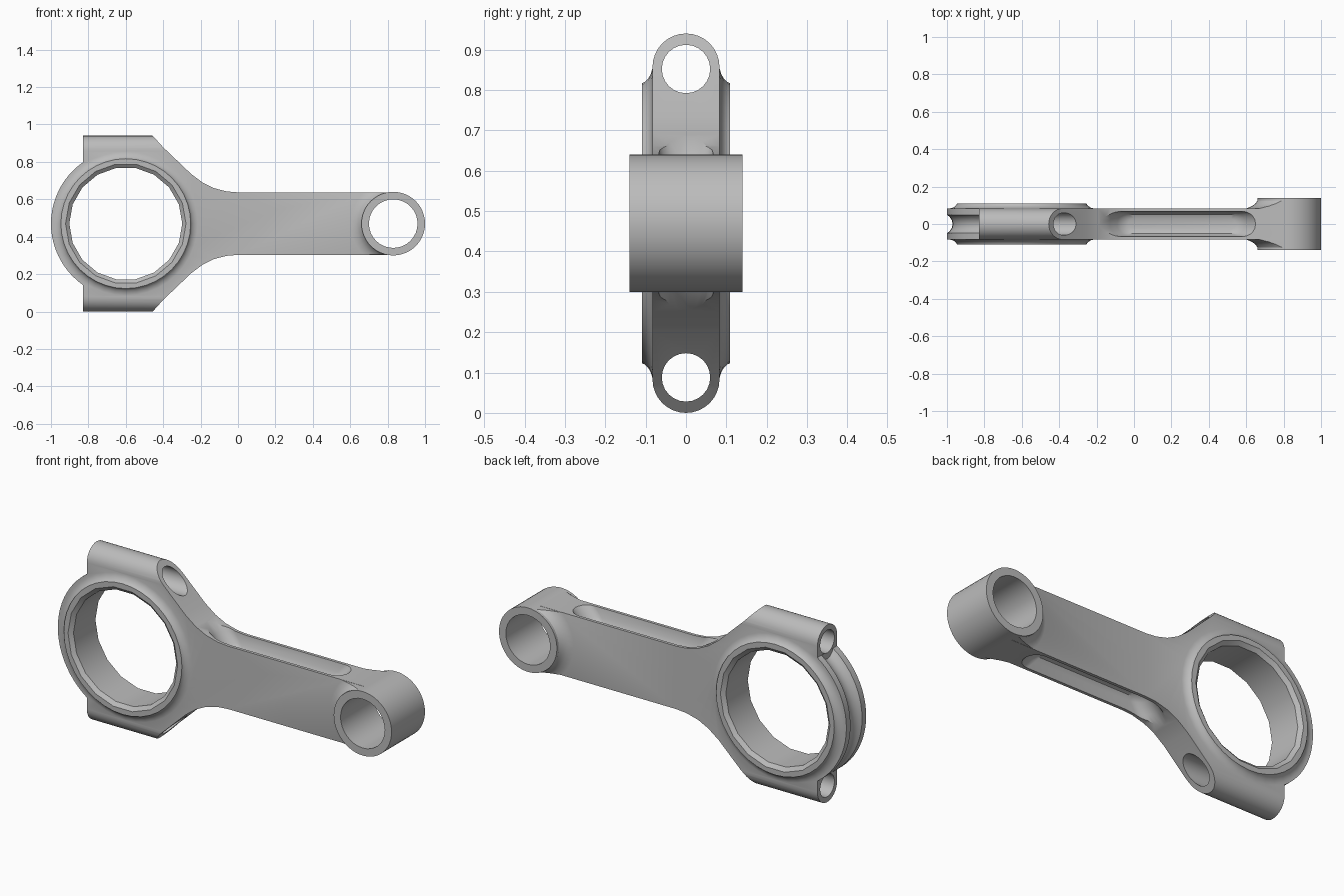
import bpy, bmesh
from math import sin, cos, pi, radians
from mathutils import Vector

if "Cube" in bpy.data.objects:
    bpy.data.objects.remove(bpy.data.objects["Cube"], do_unlink=True)

MID = 0.47            # height of the rod's centre line
BIG, SMALL = -0.6, 0.83   # x of the two bore centres
HALF = 0.083          # half thickness of the blade

steel = bpy.data.materials.new("steel grey")
steel.use_nodes = True
steel.diffuse_color = (0.5, 0.5, 0.5, 1)
steel.node_tree.nodes["Principled BSDF"].inputs["Base Color"].default_value = (0.5, 0.5, 0.5, 1)


def loft(name, rings):
    """Solid through a stack of equal-sized rings, capped at both ends."""
    bm = bmesh.new()
    rows = [[bm.verts.new(p) for p in ring] for ring in rings]
    n = len(rows[0])
    for a, b in zip(rows, rows[1:]):
        for i in range(n):
            j = (i + 1) % n
            bm.faces.new((a[i], a[j], b[j], b[i]))
    bm.faces.new(rows[0])
    bm.faces.new(rows[-1])
    bmesh.ops.recalc_face_normals(bm, faces=bm.faces)
    mesh = bpy.data.meshes.new(name)
    bm.to_mesh(mesh)
    bm.free()
    mesh.materials.append(steel)
    ob = bpy.data.objects.new(name, mesh)
    bpy.context.collection.objects.link(ob)
    return ob


def lathe(name, cx, profile, n):
    """Turned solid about a y axis; profile holds (radius, y)."""
    return loft(name, [[(cx + r * cos(2 * pi * i / n), y, MID + r * sin(2 * pi * i / n))
                        for i in range(n)] for r, y in profile])


def both_sides(half):
    return half + [(r, -y) for r, y in reversed(half)]


def stadium(a0, a1, r, n=10):
    """Outline with round ends, as (along, across) pairs."""
    pts = []
    for i in range(n + 1):
        t = -pi / 2 + pi * i / n
        pts.append((a1 + r * cos(t), r * sin(t)))
    return pts + [(a0 + a1 - a, -b) for a, b in pts]


def box(name, x0, x1, y, z):
    return loft(name, [[(x, -y, MID - z), (x, y, MID - z), (x, y, MID + z), (x, -y, MID + z)]
                       for x in (x0, x1)])


def combine(base, tool, operation):
    mod = base.modifiers.new("join", 'BOOLEAN')
    mod.operation, mod.object, mod.solver = operation, tool, 'EXACT'
    bpy.context.view_layer.objects.active = base
    bpy.ops.object.modifier_apply(modifier=mod.name)
    bpy.data.objects.remove(tool, do_unlink=True)


# Blade outline: beam, flare, bolt shoulder and round cap
upper = [(SMALL, .167), (0, .167), (-.06, .172), (-.13, .19), (-.19, .22), (-.25, .265),
         (-.40, .408), (-.465, .48), (-.83, .48)]
upper += [(BIG + .4 * cos(radians(a)), .4 * sin(radians(a))) for a in range(125, 180, 5)]
outline = upper + [(-1, 0)] + [(x, -z) for x, z in reversed(upper)]
rod = loft("connecting_rod", [[(x, y, MID + z) for x, z in outline] for y in (-HALF, HALF)])

# Round the bolt bosses
rounding = stadium(HALF - MID, MID - HALF, HALF, 16)
combine(rod, loft("boss_rounding", [[(x, y, MID + z) for z, y in rounding] for x in (-1.1, 1.1)]),
        'INTERSECT')

# Raised collar around the big bore
collar = both_sides([(.347, -.109), (.35, -.102), (.358, -.094), (.37, -.087), (.388, -.082)])
combine(rod, lathe("big_end_collar", BIG, collar, 40), 'UNION')

# Small end fillet, kept within the beam, then the small end itself
fillet = both_sides([(.166, -.139), (.17, -.125), (.18, -.11), (.198, -.096), (.232, -.082)])
flare = lathe("small_end_fillet", SMALL, fillet, 48)
combine(flare, box("fillet_limit", .5, SMALL, .2, .166), 'INTERSECT')
combine(rod, flare, 'UNION')
combine(rod, lathe("small_end", SMALL, [(.17, -.14), (.17, .14)], 48), 'UNION')

# Bores
combine(rod, lathe("big_bore", BIG, both_sides([(.335, -.12), (.302, -.092)]), 18), 'DIFFERENCE')
combine(rod, lathe("small_bore", SMALL, [(.13, -.2), (.13, .2)], 32), 'DIFFERENCE')

# Bolt holes and beam channels, above and below
channel = [(.088, .03, -.03, .54), (.097, .05, -.06, .57), (.118, .062, -.09, .60),
           (.167, .067, -.13, .65), (.215, .068, -.18, .67), (.30, .068, -.22, .69)]
for side in (1, -1):
    hole = [[(x, .06 * cos(2 * pi * i / 24), MID + side * .382 + .06 * sin(2 * pi * i / 24))
             for i in range(24)] for x in (-1.1, 0)]
    combine(rod, loft("bolt_hole", hole), 'DIFFERENCE')
    rings = [[(x, y, MID + side * z) for x, y in stadium(x0 + w, x1 - w, w)]
             for z, w, x0, x1 in channel]
    combine(rod, loft("beam_channel", rings), 'DIFFERENCE')

# Groove around the cap between its two ribs
bpy.ops.mesh.primitive_torus_add(major_radius=.425, minor_radius=.055, major_segments=48,
                                 minor_segments=16, location=(BIG, 0, MID),
                                 rotation=(pi / 2, 0, 0))
groove = bpy.context.object
groove.name = "cap_groove"
combine(groove, box("groove_limit", -1.2, -.83, .2, .6), 'INTERSECT')
combine(rod, groove, 'DIFFERENCE')

# One material, smooth curves with sharp edges
rod.data.materials.clear()
rod.data.materials.append(steel)
bpy.ops.object.select_all(action='DESELECT')
rod.select_set(True)
bpy.context.view_layer.objects.active = rod
bpy.ops.object.shade_smooth_by_angle(angle=radians(32))
